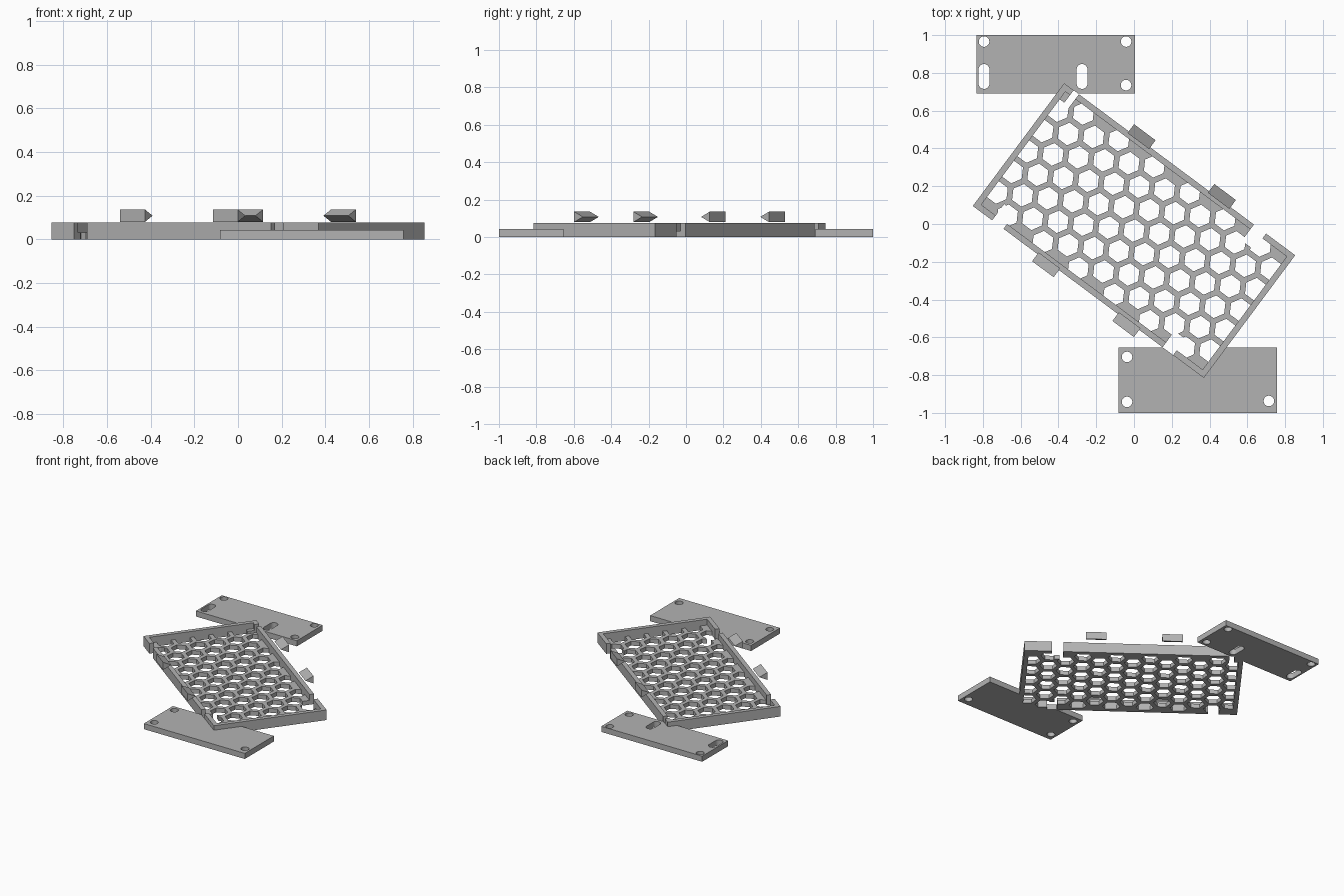
import bpy, bmesh, math
from mathutils import Matrix, Vector

if "Cube" in bpy.data.objects:
    bpy.data.objects.remove(bpy.data.objects["Cube"])

grey = bpy.data.materials.new("light_grey_plastic")
grey.diffuse_color = (0.45, 0.45, 0.45, 1)
grey.use_nodes = True
grey.node_tree.nodes["Principled BSDF"].inputs["Base Color"].default_value = grey.diffuse_color

# tilted frame space: u along the long side, v along the short side
TILT = Matrix.Translation((0, -0.035, 0)) @ Matrix.Rotation(math.radians(-36.67), 4, 'Z')
FLAT = Matrix.Identity(4)
HU, HV, WALL = 0.7625, 0.405, 0.032


def prisms(name, shapes, mat=FLAT):
    """One object made of upright prisms: (outline, z0, z1)."""
    bm = bmesh.new()
    for pts, z0, z1 in shapes:
        low = [bm.verts.new(mat @ Vector((x, y, z0))) for x, y in pts]
        top = [bm.verts.new(mat @ Vector((x, y, z1))) for x, y in pts]
        n = len(pts)
        bm.faces.new(low[::-1])
        bm.faces.new(top)
        for i in range(n):
            j = (i + 1) % n
            bm.faces.new((low[i], low[j], top[j], top[i]))
    bmesh.ops.recalc_face_normals(bm, faces=bm.faces)
    me = bpy.data.meshes.new(name)
    bm.to_mesh(me)
    bm.free()
    me.materials.append(grey)
    ob = bpy.data.objects.new(name, me)
    bpy.context.collection.objects.link(ob)
    return ob


def cut(ob, shapes, mat=FLAT):
    cutter = prisms("cutter", shapes, mat)
    mod = ob.modifiers.new("cut", 'BOOLEAN')
    mod.operation, mod.solver, mod.object = 'DIFFERENCE', 'EXACT', cutter
    dg = bpy.context.evaluated_depsgraph_get()
    dg.update()
    me = bpy.data.meshes.new_from_object(ob.evaluated_get(dg))
    ob.modifiers.clear()
    ob.data = me
    bpy.data.objects.remove(cutter)


def rect(x0, x1, y0, y1):
    return [(x0, y0), (x1, y0), (x1, y1), (x0, y1)]


def slot(x, y, r, half=0.0, n=24):
    """Circle, or a capsule upright in y when half > 0."""
    out = []
    for i in range(n):
        a = 2 * math.pi * (i + 0.5) / n
        out.append((x + r * math.cos(a), y + r * math.sin(a) + math.copysign(half, math.sin(a))))
    return out


# wall notches near the corners: (u0, u1, side)
notches = [(-0.635, -0.56, -1), (0.49, 0.56, -1), (0.49, 0.57, 1), (-0.70, -0.665, 1)]


def notch_shapes(reach):
    out = []
    for u0, u1, s in notches:
        v = sorted((s * (HV + 0.05), s * (HV - reach)))
        out.append((rect(u0, u1, v[0], v[1]), -0.05, 0.2))
    return out


# frame walls
walls = prisms("frame_walls", [(rect(-HU, HU, -HV, HV), 0, 0.076)], TILT)
cut(walls, [(rect(-HU + WALL, HU - WALL, -HV + WALL, HV - WALL), -0.1, 0.2)], TILT)
cut(walls, notch_shapes(WALL + 0.02), TILT)

# honeycomb floor
floor = prisms("honeycomb_floor",
               [(rect(-HU + WALL, HU - WALL, -HV + WALL, HV - WALL), 0, 0.032)], TILT)
PITCH, R = 0.135, 0.105 / math.sqrt(3)
holes = []
for c in range(-7, 8):
    for r in range(-4, 5):
        u, v = c * PITCH * math.sqrt(3) / 2, (r + 0.5 * (c % 2)) * PITCH
        if abs(u) < HU and abs(v) < HV:
            holes.append(([(u + R * math.cos(k * math.pi / 3), v + R * math.sin(k * math.pi / 3))
                           for k in range(6)], -0.05, 0.1))
cut(floor, holes, TILT)
cut(floor, notch_shapes(WALL + 0.075), TILT)

# mounting plates, notched around the frame corner
T = 0.042
back = prisms("back_plate", [(rect(-0.835, 0.005, 0.692, 1.0), 0, T)])
back_holes = [slot(-0.794, 0.966, 0.028), slot(-0.042, 0.966, 0.028), slot(-0.042, 0.735, 0.028),
              slot(-0.794, 0.781, 0.029, 0.037), slot(-0.275, 0.781, 0.029, 0.037)]
front = prisms("front_plate", [(rect(-0.083, 0.757, -1.0, -0.655), 0, T)])
front_holes = [slot(-0.037, -0.704, 0.028), slot(-0.037, -0.942, 0.028), slot(0.714, -0.937, 0.028)]
for plate, hs in ((back, back_holes), (front, front_holes)):
    cut(plate, [(h, -0.1, 0.2) for h in hs])
    cut(plate, [(rect(-HU, HU, -HV, HV), -0.1, 0.2)], TILT)

# snap clips: triangular prisms with the point facing inward
for s in (-1, 1):
    for u in (-0.265, 0.265):
        # profile drawn in (v, z), extruded along u
        axes = Matrix(((0, 0, 1, u), (1, 0, 0, 0), (0, 1, 0, 0), (0, 0, 0, 1)))
        tri = [(s * 0.452, 0.08), (s * 0.394, 0.108), (s * 0.452, 0.136)]
        prisms("snap_clip", [(tri, -0.071, 0.071)], TILT @ axes)
